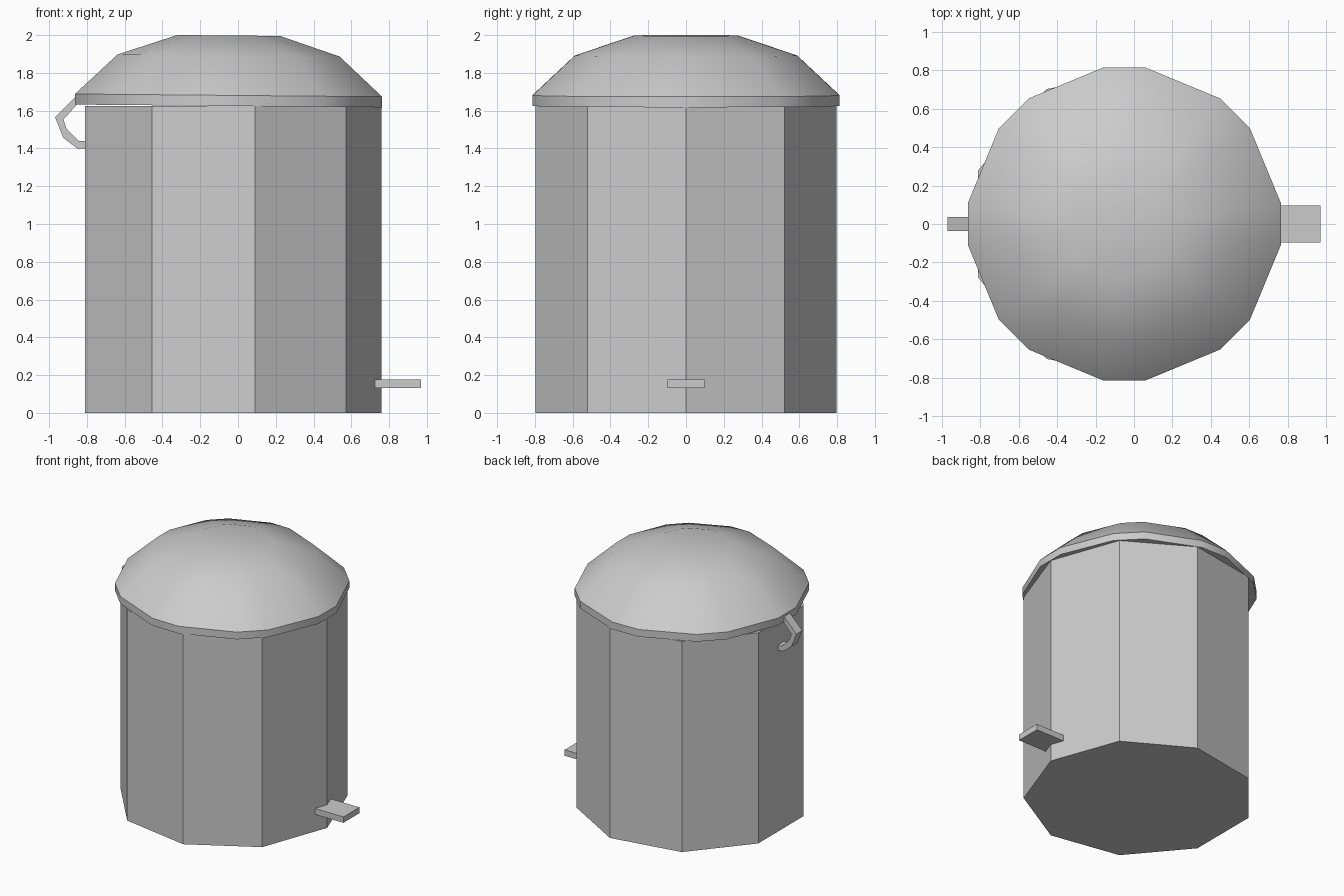
import bpy
from math import sin, cos, tau, radians

if "Cube" in bpy.data.objects:
    bpy.data.objects.remove(bpy.data.objects["Cube"])

CX = -0.05  # axis of the bin


def make(name, verts, faces):
    mesh = bpy.data.meshes.new(name)
    mesh.from_pydata(verts, [], faces)
    obj = bpy.data.objects.new(name, mesh)
    bpy.context.collection.objects.link(obj)
    return obj


def stack(name, rings):
    """Closed solid through a stack of equal-length rings, bottom to top."""
    n = len(rings[0])
    verts = [v for ring in rings for v in ring]
    faces = [tuple(reversed(range(n)))]
    for r in range(len(rings) - 1):
        for i in range(n):
            j = (i + 1) % n
            faces.append((r * n + i, r * n + j, (r + 1) * n + j, (r + 1) * n + i))
    faces.append(tuple(range((len(rings) - 1) * n, len(rings) * n)))
    return make(name, verts, faces)


# Nine-sided body
def body_ring(z):
    return [(CX + 0.81 * cos(tau * i / 9), 0.81 * sin(tau * i / 9), z) for i in range(9)]


stack("bin_body", [body_ring(0), body_ring(1.625)])

# Domed lid: octagon with cut corners, tilted very slightly
angles = [radians(45 * k + s * 7.7) for k in range(8) for s in (-1, 1)]


def lid_ring(reach, z):
    r = reach / cos(radians(7.7))
    return [(CX + r * cos(a), r * sin(a), z - 0.009 * r * cos(a)) for a in angles]


lid = stack("domed_lid", [lid_ring(r, z) for r, z in
                          [(0.813, 1.625), (0.813, 1.681), (0.588, 1.892), (0.272, 1.998)]])
bpy.context.view_layer.objects.active = lid
lid.select_set(True)
bpy.ops.object.shade_smooth_by_angle(angle=radians(32))
lid.select_set(False)

# Hooked rear handle: bent strip, outer and inner edges paired
outer = [(-0.80, 1.715), (-0.855, 1.68), (-0.968, 1.565), (-0.925, 1.457), (-0.852, 1.40), (-0.79, 1.40)]
inner = [(-0.80, 1.67), (-0.848, 1.638), (-0.924, 1.553), (-0.908, 1.504), (-0.843, 1.44), (-0.79, 1.44)]
stack("rear_handle", [[(o[0], -0.036, o[1]), (i[0], -0.036, i[1]),
                       (i[0], 0.036, i[1]), (o[0], 0.036, o[1])] for o, i in zip(outer, inner)])

# Foot pedal
stack("foot_pedal", [[(0.70, -0.097, z), (0.968, -0.097, z), (0.968, 0.097, z), (0.70, 0.097, z)]
                     for z in (0.132, 0.178)])

# Make all normals point outwards
import bmesh
for obj in bpy.data.objects:
    bm = bmesh.new()
    bm.from_mesh(obj.data)
    bmesh.ops.recalc_face_normals(bm, faces=bm.faces)
    bm.to_mesh(obj.data)
    bm.free()
